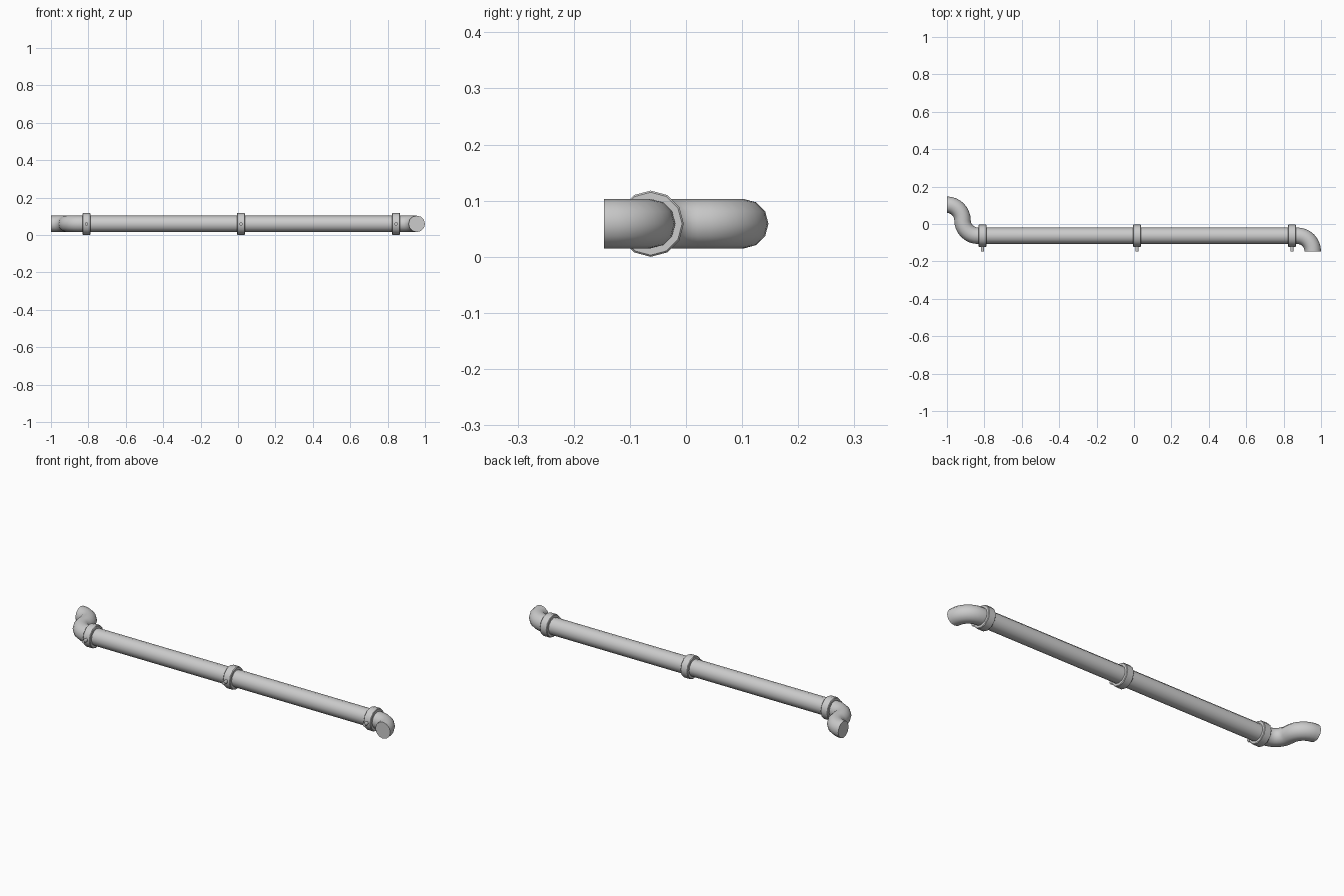
import bpy, bmesh
from math import sin, cos, pi, radians
from mathutils import Vector

if "Cube" in bpy.data.objects:
    bpy.data.objects.remove(bpy.data.objects["Cube"])

SIDES = 12
PIPE_R, BEND_R = 0.044, 0.083
PIPE_Y, PIPE_Z = -0.063, 0.059


def finish(name, bm, angle):
    bmesh.ops.recalc_face_normals(bm, faces=bm.faces)
    mesh = bpy.data.meshes.new(name)
    bm.to_mesh(mesh)
    bm.free()
    obj = bpy.data.objects.new(name, mesh)
    bpy.context.collection.objects.link(obj)
    bpy.ops.object.select_all(action='DESELECT')
    obj.select_set(True)
    bpy.context.view_layer.objects.active = obj
    bpy.ops.object.shade_smooth_by_angle(angle=radians(angle))
    return obj


def skin(bm, loops, closed=False):
    """Bridge a row of vertex rings with quads."""
    pairs = list(zip(loops, loops[1:]))
    if closed:
        pairs.append((loops[-1], loops[0]))
    for a, b in pairs:
        for i in range(len(a)):
            j = (i + 1) % len(a)
            bm.faces.new((a[i], a[j], b[j], b[i]))


def arc(cx, cy, start, end, steps=8):
    """Path stations (x, y, outward direction angle) of one quarter bend."""
    out = []
    for k in range(steps + 1):
        t = radians(start + (end - start) * k / steps)
        out.append((cx + BEND_R * cos(t), cy + BEND_R * sin(t), t))
    return out


def pipe():
    # S-bend on the left, straight run, quarter bend at the right
    path = arc(-1.0, PIPE_Y + BEND_R, 90, 0)
    s_bend = arc(-1.0 + 2 * BEND_R, PIPE_Y + BEND_R, 180, 270)
    path += [(x, y, t + pi) for x, y, t in s_bend][1:]
    path += arc(1.0 - PIPE_R - BEND_R, PIPE_Y - BEND_R, 90, 0)
    bm = bmesh.new()
    loops = []
    for x, y, t in path:
        side = Vector((cos(t), sin(t), 0))
        centre = Vector((x, y, PIPE_Z))
        loops.append([bm.verts.new(centre + PIPE_R * (side * cos(a) + Vector((0, 0, sin(a)))))
                      for a in (2 * pi * i / SIDES for i in range(SIDES))])
    skin(bm, loops)
    bm.faces.new(loops[0])
    bm.faces.new(loops[-1])
    finish("pipe", bm, 40)


def clamp(name, x):
    # collar profile: (offset along pipe, radius)
    profile = [(-0.021, 0.043), (-0.021, 0.056), (-0.018, 0.059),
               (0.018, 0.059), (0.021, 0.056), (0.021, 0.043)]
    bm = bmesh.new()
    loops = [[bm.verts.new((x + dx, PIPE_Y + r * cos(a), PIPE_Z + r * sin(a)))
              for a in (2 * pi * i / SIDES for i in range(SIDES))] for dx, r in profile]
    skin(bm, loops, closed=True)
    finish(name + "_collar", bm, 35)
    # mounting stud pointing forward
    bm = bmesh.new()
    rings = [[bm.verts.new((x + 0.009 * cos(a), y, PIPE_Z + 0.009 * sin(a)))
              for a in (2 * pi * i / 8 for i in range(8))] for y in (-0.105, -0.146)]
    skin(bm, rings)
    bm.faces.new(rings[0])
    bm.faces.new(rings[1])
    finish(name + "_stud", bm, 50)


pipe()
for label, pos in (("left", -0.81), ("middle", 0.016), ("right", 0.845)):
    clamp(label + "_clamp", pos)
